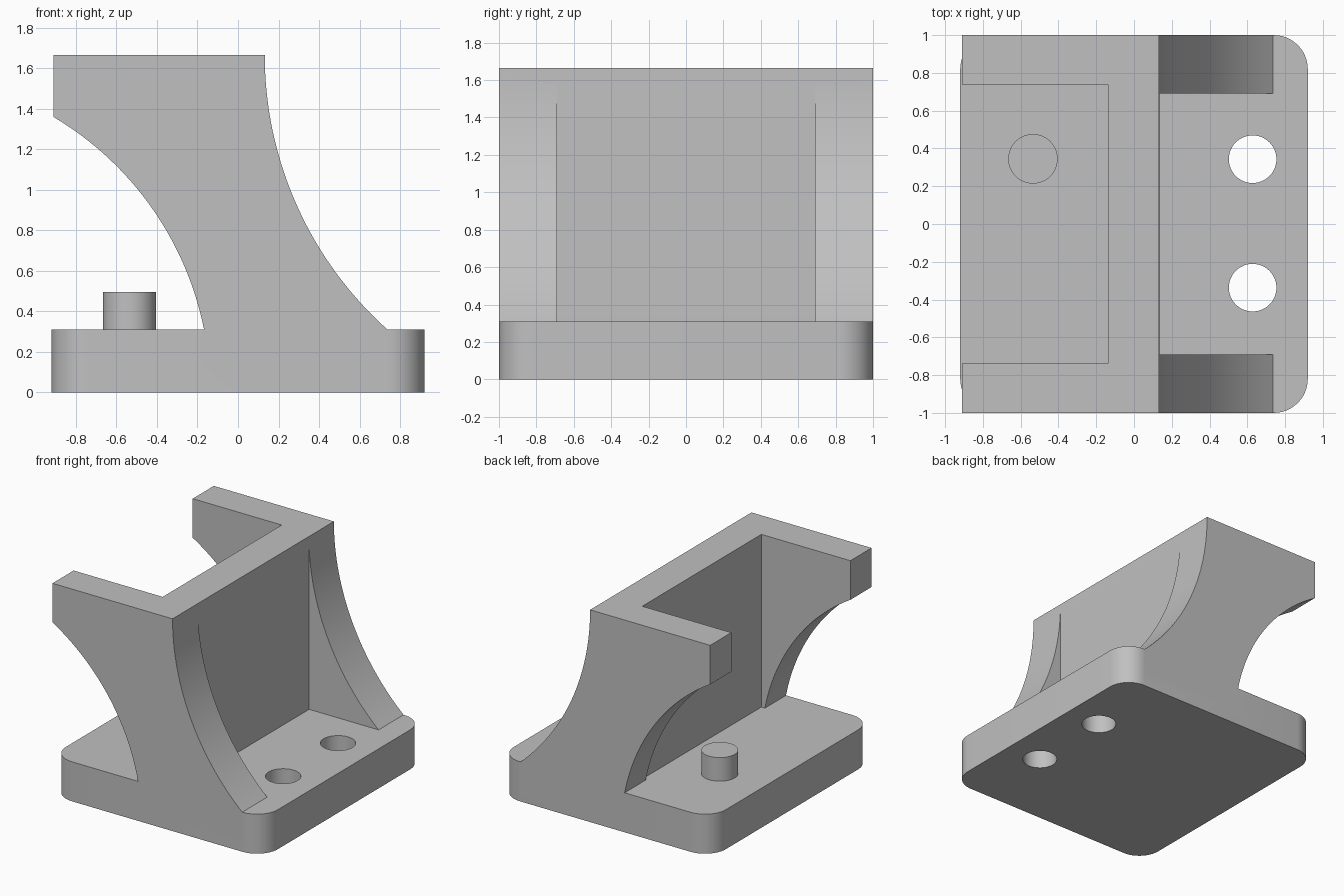
import bpy, bmesh
from math import cos, sin, pi, asin, acos, radians

cube = bpy.data.objects.get("Cube")
if cube:
    bpy.data.objects.remove(cube)

COLOUR = (0.53, 0.53, 0.53, 1)
grey = bpy.data.materials.new("plain grey")
grey.use_nodes = True
grey.diffuse_color = COLOUR
grey.node_tree.nodes["Principled BSDF"].inputs["Base Color"].default_value = COLOUR

BASE_TOP, TOP = 0.31, 1.665
HALF_X, HALF_Y = 0.92, 1.0


def arc(cx, cy, r, a0, a1, n):
    """Points on a circle from angle a0 to a1."""
    return [(cx + r * cos(a0 + (a1 - a0) * i / n),
             cy + r * sin(a0 + (a1 - a0) * i / n)) for i in range(n + 1)]


def prism(name, points, lo, hi, axis="z"):
    """Extrude a closed outline along z, or an x-z outline along y."""
    place = (lambda p, t: (p[0], p[1], t)) if axis == "z" else (lambda p, t: (p[0], t, p[1]))
    bm = bmesh.new()
    face = bm.faces.new([bm.verts.new(place(p, lo)) for p in points])
    new = bmesh.ops.extrude_face_region(bm, geom=[face])["geom"]
    shift = (0, 0, hi - lo) if axis == "z" else (0, hi - lo, 0)
    bmesh.ops.translate(bm, vec=shift, verts=[v for v in new if isinstance(v, bmesh.types.BMVert)])
    bmesh.ops.recalc_face_normals(bm, faces=bm.faces)
    mesh = bpy.data.meshes.new(name)
    bm.to_mesh(mesh)
    bm.free()
    mesh.materials.append(grey)
    obj = bpy.data.objects.new(name, mesh)
    bpy.context.collection.objects.link(obj)
    return obj


def box(name, x0, x1, half_y, z0, z1):
    return prism(name, [(x0, -half_y), (x1, -half_y), (x1, half_y), (x0, half_y)], z0, z1)


def combine(target, other, operation):
    """Apply a boolean and discard the tool object."""
    mod = target.modifiers.new(operation, "BOOLEAN")
    mod.operation, mod.solver, mod.object = operation, "EXACT", other
    bpy.context.view_layer.objects.active = target
    bpy.ops.object.modifier_apply(modifier=mod.name)
    bpy.data.objects.remove(other)


def smooth(obj):
    bpy.ops.object.select_all(action="DESELECT")
    obj.select_set(True)
    bpy.context.view_layer.objects.active = obj
    bpy.ops.object.shade_smooth_by_angle(angle=radians(30))


# Base plate with rounded corners and two through holes
R = 0.18
outline = []
for k, (sx, sy) in enumerate([(1, 1), (-1, 1), (-1, -1), (1, -1)]):
    outline += arc(sx * (HALF_X - R), sy * (HALF_Y - R), R, k * pi / 2, (k + 1) * pi / 2, 12)
bracket = prism("bracket", outline, 0, BASE_TOP)
for y in (0.343, -0.337):
    hole = prism("hole_cutter", arc(0.628, y, 0.126, 0, 2 * pi, 48)[:-1], -0.1, 0.5)
    combine(bracket, hole, "DIFFERENCE")

# Upright: side profile with a concave front sweep and an arched rear cut
R_FRONT, R_REAR = 1.82, 1.58
FOOT = 0.15
front_sweep = arc(0.132 + R_FRONT, TOP, R_FRONT, pi,
                  pi + asin((TOP - BASE_TOP) / R_FRONT), 32)
rear_arch = arc(-1.717, 0, R_REAR, asin(BASE_TOP / R_REAR), acos((1.717 - 0.91) / R_REAR), 32)
profile = (front_sweep + [(front_sweep[-1][0], FOOT), (rear_arch[0][0], FOOT)]
           + rear_arch + [(-0.91, TOP)])
upright = prism("upright", profile, -HALF_Y, HALF_Y, "y")

# Rear pocket and front recess leave the wall, the arms and the ribs
combine(upright, box("pocket_cutter", -1.2, -0.137, 0.738, -0.2, 2), "DIFFERENCE")
combine(upright, box("recess_cutter", 0.134, 1.2, 0.69, -0.2, 2), "DIFFERENCE")
combine(bracket, upright, "UNION")
smooth(bracket)

# Locating peg on the rear of the base
peg = prism("peg", arc(-0.535, 0.345, 0.131, 0, 2 * pi, 48)[:-1], BASE_TOP, 0.495)
smooth(peg)
